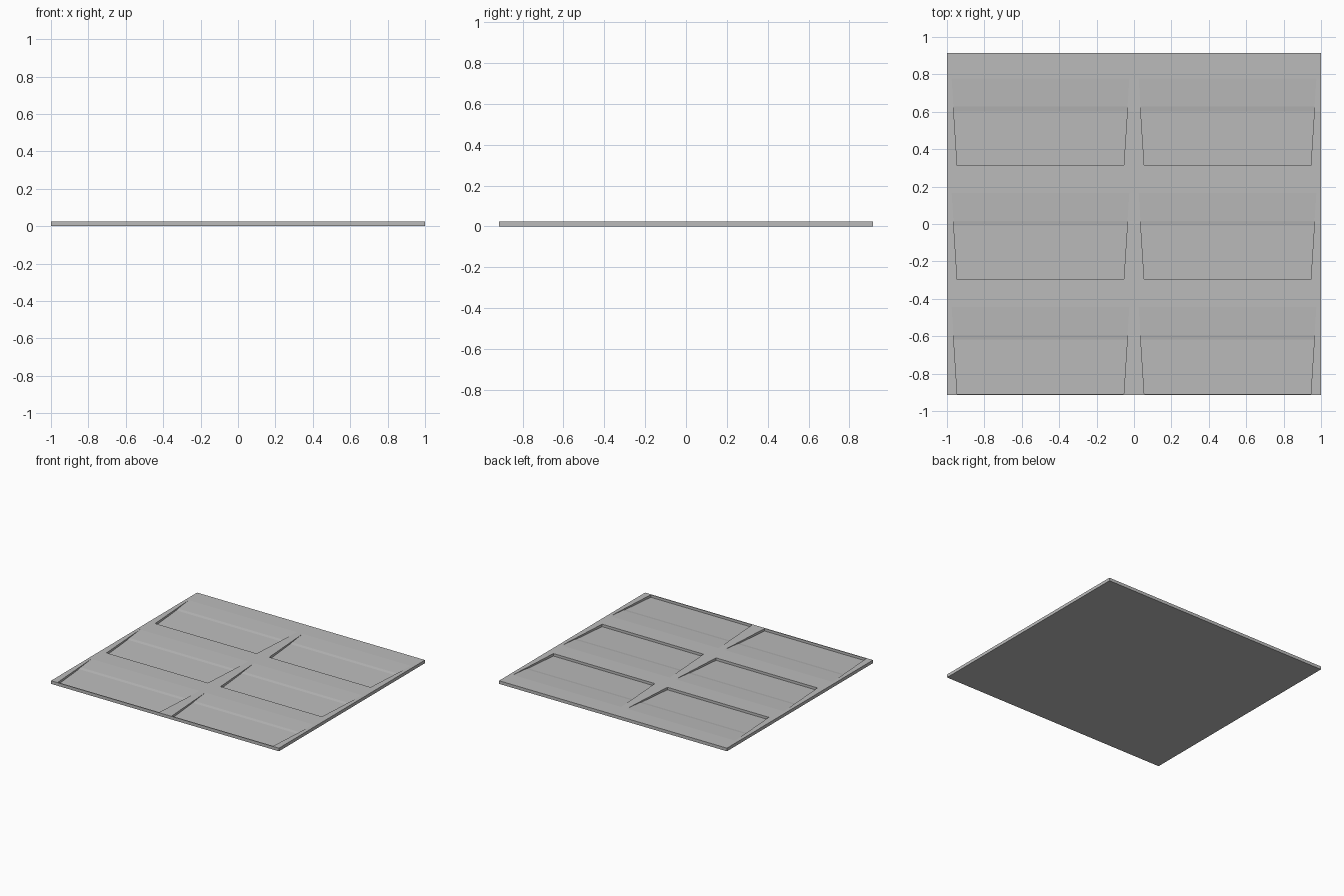
import bpy
import bmesh

WIDTH, DEPTH, HEIGHT = 2.0, 1.83, 0.025
ROW_PITCH = 0.61

# Default object
cube = bpy.data.objects.get("Cube")
if cube:
    bpy.data.objects.remove(cube, do_unlink=True)

# Material
grey = bpy.data.materials.new("plain grey")
grey.use_nodes = True
colour = (0.5, 0.5, 0.5, 1)
grey.diffuse_color = colour
grey.node_tree.nodes["Principled BSDF"].inputs["Base Color"].default_value = colour


def make_object(name, bm):
    bmesh.ops.recalc_face_normals(bm, faces=bm.faces)
    mesh = bpy.data.meshes.new(name)
    bm.to_mesh(mesh)
    bm.free()
    mesh.materials.append(grey)
    obj = bpy.data.objects.new(name, mesh)
    bpy.context.collection.objects.link(obj)
    return obj


# Flat slab
bm = bmesh.new()
bmesh.ops.create_cube(bm, size=1)
for v in bm.verts:
    v.co = (v.co.x * WIDTH, v.co.y * DEPTH, (v.co.z + 0.5) * HEIGHT)
panel = make_object("tile_panel", bm)

# Sloping recess: distance from its front edge, floor height
FLOOR = [(0, 0.005), (0.29, 0.0135), (0.315, 0.0175), (0.465, HEIGHT), (0.6, 0.032)]


def add_recess(bm, x, front):
    """Add one ramp-floored cutter that widens towards the back."""
    sides = []
    for sign in (-1, 1):
        profile = FLOOR + [(FLOOR[-1][0], 0.05), (0, 0.05)]
        sides.append([bm.verts.new((x + sign * (0.445 + 0.065 * d), front + d, z))
                      for d, z in profile])
    left, right = sides
    bm.faces.new(left)
    bm.faces.new(right)
    for i in range(len(left)):
        j = (i + 1) % len(left)
        bm.faces.new((left[i], left[j], right[j], right[i]))


# Two columns of three recesses, cut row by row
for row in range(3):
    bm = bmesh.new()
    for x in (-0.5, 0.5):
        add_recess(bm, x, -0.908 + row * ROW_PITCH)
    cutter = make_object("recess_cutter", bm)
    cutter.hide_render = True
    cut = panel.modifiers.new("recesses", "BOOLEAN")
    cut.operation = "DIFFERENCE"
    cut.solver = "EXACT"
    cut.object = cutter
    bpy.context.view_layer.objects.active = panel
    bpy.ops.object.modifier_apply(modifier=cut.name)
    bpy.data.objects.remove(cutter, do_unlink=True)
